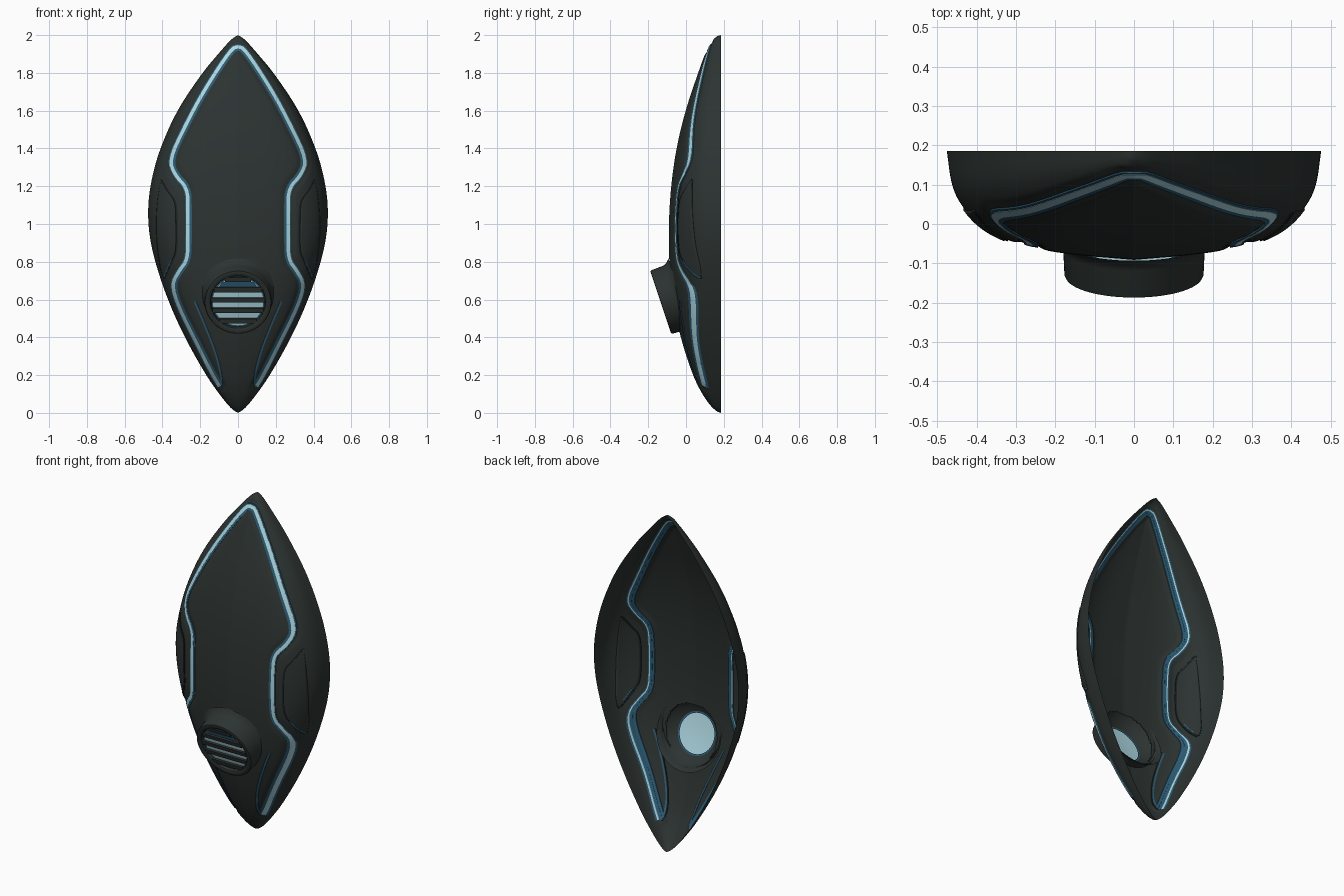
import bpy, bmesh, math
from mathutils import Vector, Matrix

if "Cube" in bpy.data.objects:
    bpy.data.objects.remove(bpy.data.objects["Cube"])


def mat(name, rgb):
    m = bpy.data.materials.new(name)
    m.diffuse_color = (*rgb, 1)
    m.use_nodes = True
    m.node_tree.nodes["Principled BSDF"].inputs["Base Color"].default_value = m.diffuse_color
    return m


BODY = mat("dark graphite", (0.025, 0.033, 0.031))
DARK = mat("near black", (0.012, 0.016, 0.016))
GLOW = mat("pale cyan", (0.42, 0.68, 0.76))
BLUE = mat("deep blue", (0.025, 0.105, 0.175))


def smooth(pts, n=3):
    # corner cutting, end points kept
    for _ in range(n):
        out = [pts[0]]
        for a, b in zip(pts, pts[1:]):
            out.append((a[0] * .75 + b[0] * .25, a[1] * .75 + b[1] * .25))
            out.append((a[0] * .25 + b[0] * .75, a[1] * .25 + b[1] * .75))
        pts = out + [pts[-1]]
    return pts


def lookup(pts, t):
    for a, b in zip(pts, pts[1:]):
        if t <= b[0]:
            return a[1] + (b[1] - a[1]) * (t - a[0]) / max(b[0] - a[0], 1e-9)
    return pts[-1][1]


# outline half width by height, front profile by height, cross-section by width
WIDTH = smooth([(0, 0), (.02, .035), (.1, .1), (.2, .17), (.4, .283), (.6, .373), (.8, .44),
                (.95, .472), (1.1, .478), (1.25, .456), (1.4, .413), (1.6, .325),
                (1.8, .19), (1.9, .105), (1.98, .035), (2, 0)])
FRONT = smooth([(0, .175), (.03, .135), (.1, .085), (.2, .035), (.4, -.03), (.6, -.072),
                (.8, -.09), (1, -.092), (1.2, -.08), (1.4, -.052), (1.6, -.004), (1.8, .064),
                (1.9, .1), (1.97, .135), (2, .172)])
SECTION = smooth([(0, 1), (.36, .95), (.55, .89), (.7, .81), (.82, .70), (.91, .54),
                  (.975, .34), (1, 0)])
RIM = .185

# light line paths on the right half, as (x, z)
TRACE = smooth([(0, 1.938), (.035, 1.93), (.185, 1.7), (.29, 1.50), (.363, 1.34), (.335, 1.26),
                (.268, 1.19), (.265, 1.08), (.265, .92), (.268, .81), (.31, .755),
                (.352, .68), (.315, .56), (.225, .38), (.135, .2), (.098, .14)], 2)
LEAF = smooth([(.23, .59), (.178, .47), (.13, .35), (.1, .25), (.085, .16), (.095, .135)], 2)
BRACKET = smooth([(.405, 1.235), (.37, 1.17), (.328, 1.12), (.325, 1.0), (.325, .85),
                  (.35, .80), (.39, .71)], 2)


def path_distance(x, z):
    best = 1
    for (ax, az), (bx, bz) in zip(TRACE, TRACE[1:]):
        dx, dz = bx - ax, bz - az
        t = max(0, min(1, ((x - ax) * dx + (z - az) * dz) / (dx * dx + dz * dz + 1e-12)))
        best = min(best, math.hypot(x - ax - t * dx, z - az - t * dz))
    return best


def surf(x, z):
    # shell depth, with a shallow channel along the main light line
    w, f = lookup(WIDTH, z), lookup(FRONT, z)
    u = min(1, abs(x) / w) if w > 1e-6 else 1
    y = RIM - (RIM - f) * lookup(SECTION, u)
    g = max(0, min(1, (.04 - path_distance(abs(x), z)) / .016))
    return min(RIM, y + .006 * g * g * (3 - 2 * g) * (1 - u ** 8))


def make(name, verts, faces, m, mirror=True, angle=40):
    me = bpy.data.meshes.new(name)
    me.from_pydata(verts, [], faces)
    bm = bmesh.new()
    bm.from_mesh(me)
    bmesh.ops.remove_doubles(bm, verts=bm.verts, dist=1e-5)
    bmesh.ops.recalc_face_normals(bm, faces=bm.faces)
    bm.to_mesh(me)
    bm.free()
    me.materials.append(m)
    ob = bpy.data.objects.new(name, me)
    bpy.context.collection.objects.link(ob)
    if mirror:
        ob.modifiers.new("Mirror", 'MIRROR').merge_threshold = 1e-4
    bpy.ops.object.select_all(action='DESELECT')
    ob.select_set(True)
    bpy.context.view_layer.objects.active = ob
    bpy.ops.object.shade_smooth_by_angle(angle=math.radians(angle))
    return ob


def grid_faces(rows, cols, closed=False):
    return [(r * cols + c, r * cols + (c + 1) % cols,
             (r + 1) * cols + (c + 1) % cols, (r + 1) * cols + c)
            for r in range(rows - 1) for c in range(cols if closed else cols - 1)]


def ribbon(name, path, a, b, m, front=-.004, back=.004):
    # thin strip laid along the shell, from side offset a to b
    verts = []
    for i, (x, z) in enumerate(path):
        p, q = path[max(0, i - 1)], path[min(len(path) - 1, i + 1)]
        d = Vector((q[0] - p[0], q[1] - p[1])).normalized()
        n = (0, 1) if x == 0 else (-d.y, d.x)
        for s, k in ((a, front), (b, front), (b, back), (a, back)):
            px, pz = x + n[0] * s, z + n[1] * s
            px = min(px, .96 * lookup(WIDTH, pz))
            verts.append((px, surf(px, pz) + k, pz))
    return make(name, verts, grid_faces(len(path), 4, True), m)


# vent frame: local z points out of the vent, forward and down
VENT = Matrix.Translation((0, -.134, .585)) @ Matrix.Rotation(math.radians(108.4), 4, 'X')
INV = VENT.inverted()

# shell, open at the back, with a hole behind the vent
COLS, ROWS = 56, 220
verts = []
for r in range(ROWS):
    z = 1 - math.cos(math.pi * r / (ROWS - 1)) * .4 - .6 * (1 - 2 * r / (ROWS - 1))
    z = max(0, min(2, z))
    w = lookup(WIDTH, z)
    for c in range(COLS):
        x = w * math.sin(math.pi / 2 * c / (COLS - 1))
        verts.append((x, surf(x, z) if c < COLS - 1 else RIM, z))


def in_hole(v):
    p = INV @ Vector(v)
    return math.hypot(p.x, p.y) < .160


hole = [in_hole(v) for v in verts]
make("shell", verts, [f for f in grid_faces(ROWS, COLS) if not any(hole[i] for i in f)],
     BODY, angle=50)

# glowing lines: pale on the front, blue beside and behind
ribbon("main_light_line", TRACE, -.009, .009, GLOW, -.005, -.001)
ribbon("main_light_back", TRACE, -.009, .003, BLUE, .001, .005)
ribbon("main_light_back_core", TRACE, .003, .009, GLOW, .001, .005)
ribbon("main_light_inner_edge", TRACE, -.021, -.009, BLUE)
ribbon("main_light_outer_edge", TRACE, .009, .014, BLUE)
ribbon("lower_leaf_line", LEAF, -.004, .005, BLUE)
ribbon("lower_leaf_groove", LEAF, -.010, -.004, DARK)
ribbon("side_panel_groove", BRACKET, -.005, .004, DARK)
ribbon("side_panel_light", BRACKET[-7:], .004, .010, BLUE, -.009, .006)

# raised side panels
OUTER = smooth([(.71, .395), (.8, .42), (.97, .437), (1.13, .428), (1.235, .408)], 2)
INNER = sorted((z, x) for x, z in BRACKET)
verts = []
for r in range(41):
    z = .712 + .521 * r / 40
    a, b = lookup(INNER, z) + .005, lookup(OUTER, z)
    for c in range(13):
        x = a + (max(b, a + .002) - a) * c / 12
        verts.append((x, surf(x, z) - .007, z))
panel = make("side_panel", verts, grid_faces(41, 13), BODY)
panel.modifiers.new("Solidify", 'SOLIDIFY').thickness = .007


def lathe(name, profile, m, n=64):
    verts = [VENT @ Vector((r * math.cos(2 * math.pi * i / n), r * math.sin(2 * math.pi * i / n), h))
             for r, h in profile for i in range(n)]
    return make(name, verts, grid_faces(len(profile), n, True), m, False)


# vent housing, inner funnel, lit disc
lathe("vent_housing", [(.208, -.112), (.190, -.096), (.180, -.075), (.177, -.008), (.174, -.002),
                       (.168, 0), (.152, 0), (.146, -.005), (.142, -.03)], BODY)
lathe("vent_back_funnel", [(.182, -.09), (.16, -.055), (.122, -.034)], BODY)
lathe("vent_light_disc", [(.142, -.022), (.07, -.016), (0, -.014)], GLOW)
lathe("vent_light_ring", [(.142, -.019), (.134, -.0185)], BLUE)
lathe("vent_back_ring", [(.132, -.034), (.112, -.032)], BLUE)

# horizontal slats across the vent
verts, faces = [], []
for i in range(5):
    y0 = .126 - .058 * i
    half = math.sqrt(.144 ** 2 - y0 ** 2)
    k = len(verts)
    for sx in (-half, half):
        for y, h in ((-.013, -.003), (.013, -.003), (.014, -.013), (-.013, -.013)):
            verts.append(VENT @ Vector((sx, y0 + y, h)))
    faces += [(k + j, k + (j + 1) % 4, k + 4 + (j + 1) % 4, k + 4 + j) for j in range(4)]
    faces += [(k, k + 1, k + 2, k + 3), (k + 4, k + 5, k + 6, k + 7)]
make("vent_slats", verts, faces, BODY, False, 30)

# blue upper band of the vent light
verts = [VENT @ Vector((x, y, -.0125)) for x, y in ((-.10, .083), (.10, .083), (.085, .11), (-.085, .11))]
make("vent_upper_blue_band", verts, [(0, 1, 2, 3)], BLUE, False)
